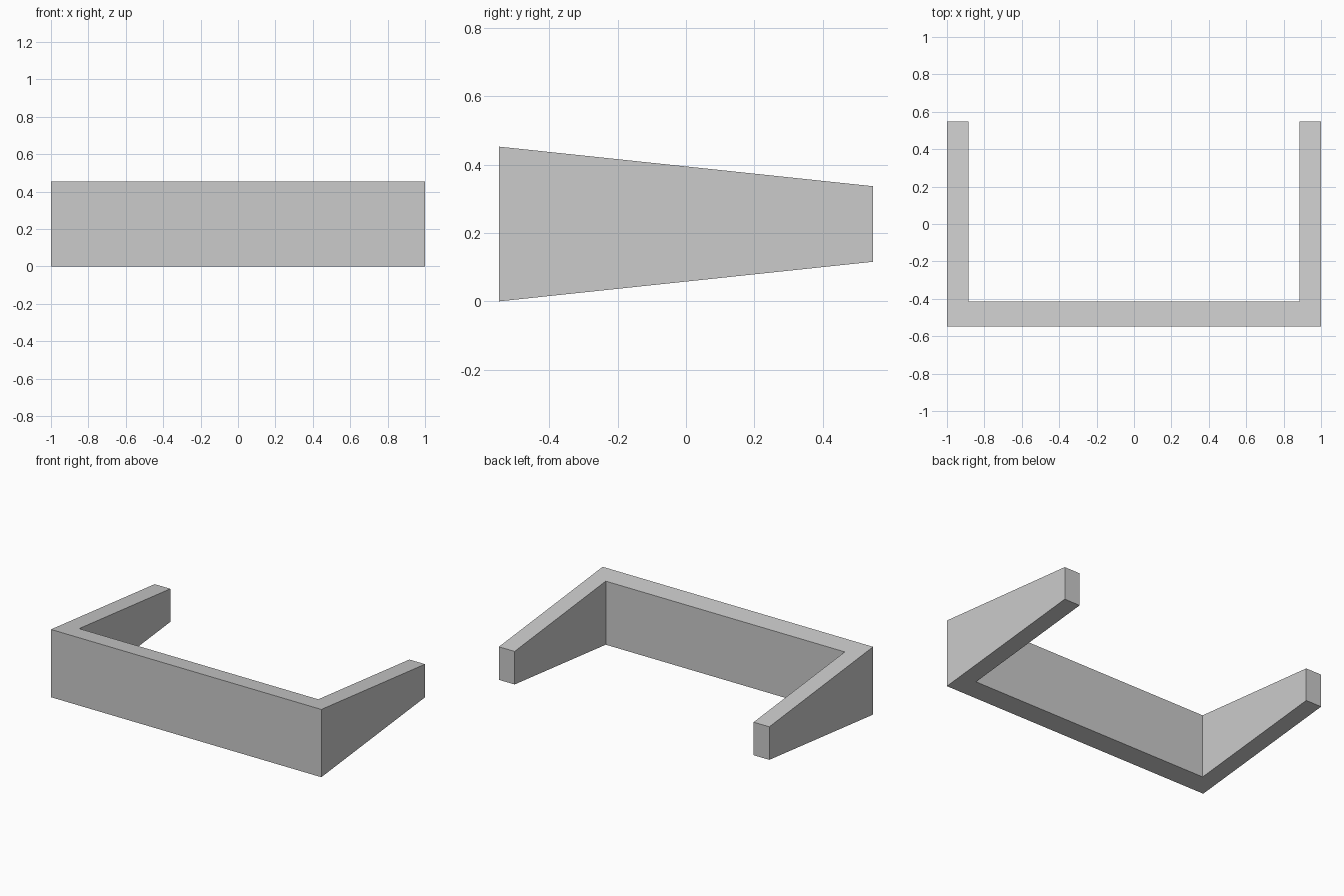
import bpy
import bmesh

if "Cube" in bpy.data.objects:
    bpy.data.objects.remove(bpy.data.objects["Cube"])

HALF_W, HALF_D = 1.0, 0.548      # outer half width and depth
INNER_X, INNER_Y = 0.884, -0.415  # inside faces of the arms and front panel
HEIGHT, TAPER = 0.453, 0.116     # front height, and slope rise at the arm ends

# Single flat grey finish
grey = bpy.data.materials.new("plain_grey")
grey.use_nodes = True
colour = (0.6, 0.6, 0.6, 1)
grey.diffuse_color = colour
grey.node_tree.nodes["Principled BSDF"].inputs["Base Color"].default_value = colour

# U-shaped plan: right half, then mirrored for the left half
half = [(HALF_W, -HALF_D), (HALF_W, HALF_D), (INNER_X, HALF_D), (INNER_X, INNER_Y)]
outline = half + [(-x, y) for x, y in reversed(half)]

# Bracket: extrude the plan between two surfaces that converge toward the back
bm = bmesh.new()
base = bm.faces.new([bm.verts.new((x, y, 0)) for x, y in outline])
result = bmesh.ops.extrude_face_region(bm, geom=[base], use_keep_orig=True)
for item in result["geom"]:
    if isinstance(item, bmesh.types.BMVert):
        item.co.z = HEIGHT
for v in bm.verts:
    rise = TAPER * (v.co.y + HALF_D) / (2 * HALF_D)
    v.co.z += rise if v.co.z == 0 else -rise
bmesh.ops.recalc_face_normals(bm, faces=bm.faces)

mesh = bpy.data.meshes.new("tapered_bracket")
bm.to_mesh(mesh)
bm.free()
mesh.materials.append(grey)
bracket = bpy.data.objects.new("tapered_bracket", mesh)
bpy.context.collection.objects.link(bracket)
